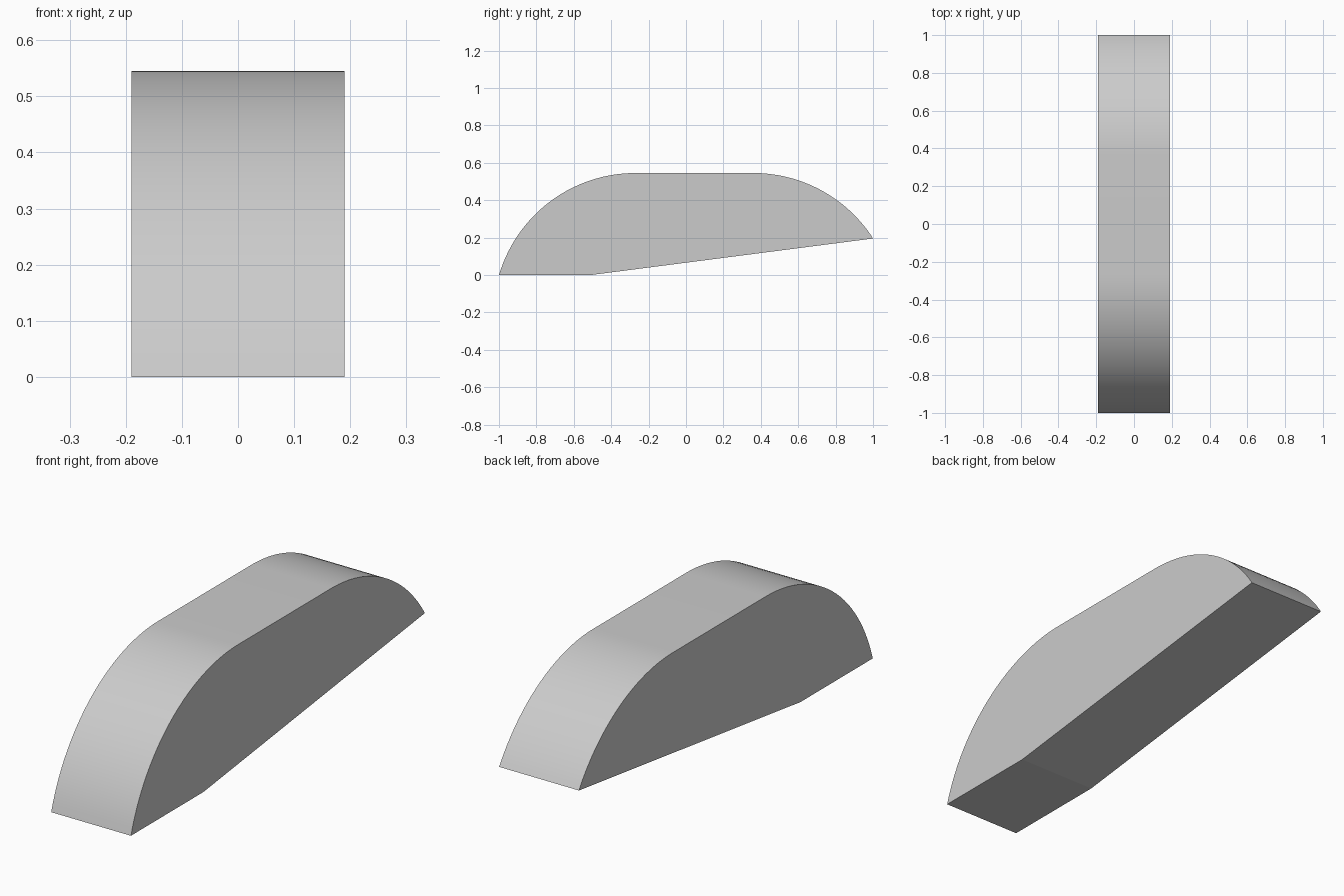
import bpy
import bmesh
from math import radians, sin, cos, asin, acos

cube = bpy.data.objects.get("Cube")
if cube:
    bpy.data.objects.remove(cube)

HALF_WIDTH = 0.19
TOP = 0.545
RADIUS = 0.761
FRONT_CENTRE, BACK_CENTRE = -0.27, 0.36
TAIL_HEIGHT = 0.195
STEPS = 28


def arc(centre_y, start, end):
    """Points of an arc that meets the flat top tangentially."""
    centre_z = TOP - RADIUS
    angles = [start + (end - start) * i / STEPS for i in range(STEPS + 1)]
    return [(centre_y + RADIUS * sin(a), centre_z + RADIUS * cos(a)) for a in angles]


# Side profile: rounded nose, flat top, rounded tail, sloping underside
nose_angle = -asin((1 + FRONT_CENTRE) / RADIUS)
tail_angle = acos((TAIL_HEIGHT - TOP + RADIUS) / RADIUS)
profile = arc(FRONT_CENTRE, nose_angle, 0) + arc(BACK_CENTRE, 0, tail_angle)
profile[0] = (-1, 0)
profile[-1] = (1, TAIL_HEIGHT)
profile.append((-0.507, 0))

# Extrude the profile across the width
bm = bmesh.new()
side = bm.faces.new([bm.verts.new((-HALF_WIDTH, y, z)) for y, z in profile])
extruded = bmesh.ops.extrude_face_region(bm, geom=[side], use_keep_orig=True)
moved = [v for v in extruded["geom"] if isinstance(v, bmesh.types.BMVert)]
bmesh.ops.translate(bm, verts=moved, vec=(2 * HALF_WIDTH, 0, 0))
bmesh.ops.recalc_face_normals(bm, faces=bm.faces)
mesh = bpy.data.meshes.new("rounded_block")
bm.to_mesh(mesh)
bm.free()
block = bpy.data.objects.new("rounded_block", mesh)
bpy.context.collection.objects.link(block)

# Plain grey material
grey = bpy.data.materials.new("light_grey")
grey.use_nodes = True
colour = (0.6, 0.6, 0.6, 1)
grey.diffuse_color = colour
grey.node_tree.nodes["Principled BSDF"].inputs["Base Color"].default_value = colour
mesh.materials.append(grey)

# Smooth arcs with crisp side and underside edges
bpy.ops.object.select_all(action="DESELECT")
block.select_set(True)
bpy.context.view_layer.objects.active = block
bpy.ops.object.shade_smooth_by_angle(angle=radians(5))
